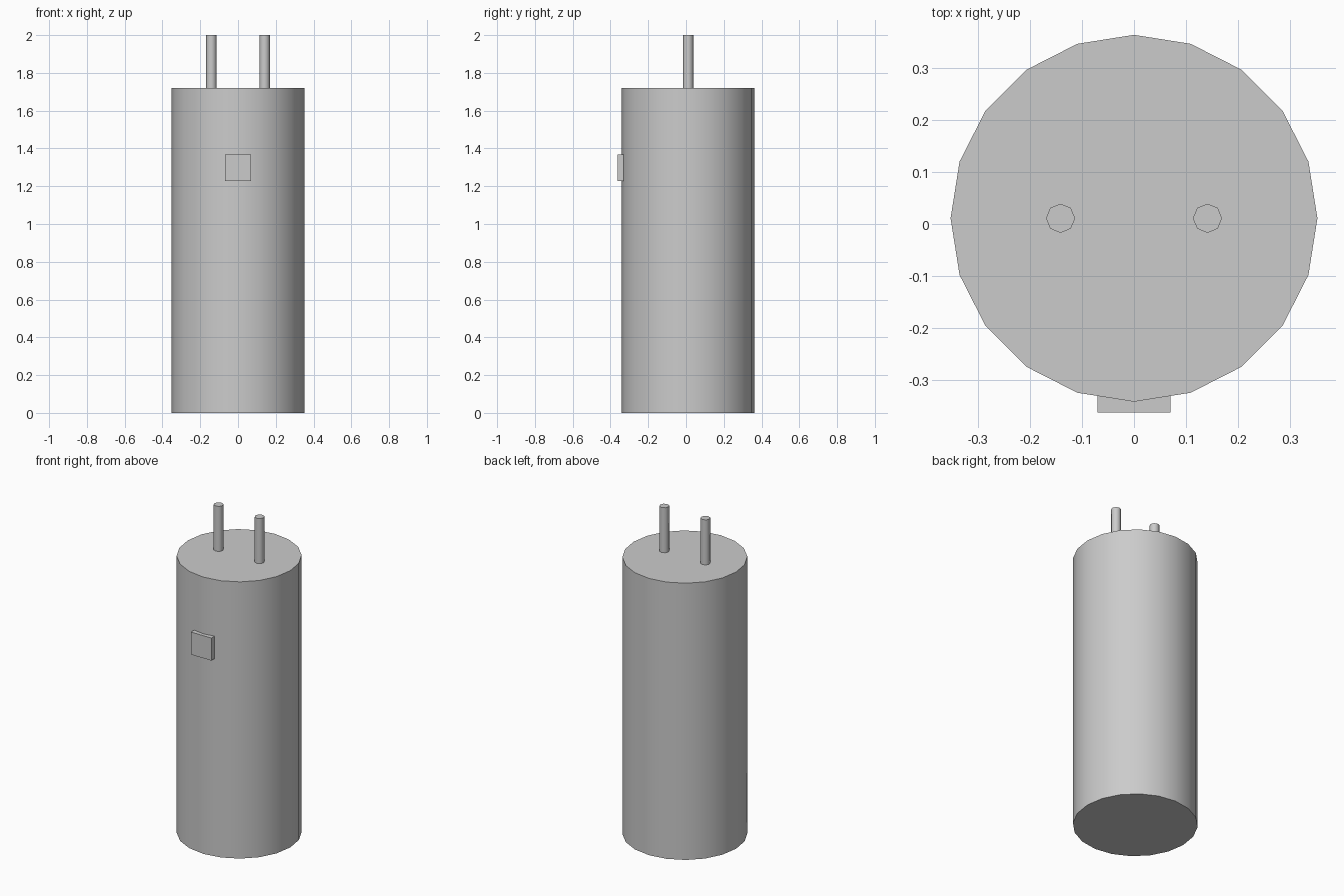
import bpy, math

if "Cube" in bpy.data.objects:
    bpy.data.objects.remove(bpy.data.objects["Cube"])

CY = 0.011  # body axis sits slightly behind centre because of the front plate

grey = bpy.data.materials.new("light grey")
grey.diffuse_color = (0.6, 0.6, 0.6, 1)
grey.use_nodes = True
grey.node_tree.nodes["Principled BSDF"].inputs["Base Color"].default_value = grey.diffuse_color


def cylinder(name, sides, radius, x, z0, z1, angle):
    bpy.ops.mesh.primitive_cylinder_add(
        vertices=sides, radius=radius, depth=z1 - z0,
        location=(x, CY, (z0 + z1) / 2))
    ob = bpy.context.object
    ob.name = name
    ob.data.materials.append(grey)
    bpy.ops.object.shade_smooth_by_angle(angle=math.radians(angle))
    return ob


# Tank body
cylinder("tank_body", 20, 0.352, 0, 0, 1.72, 30)

# Pair of pipes on the lid
for side, x in (("left", -0.141), ("right", 0.141)):
    cylinder(side + "_pipe", 8, 0.028, x, 1.72, 2.0, 50)

# Control box on the front, sunk into the curved wall
bpy.ops.mesh.primitive_cube_add(size=1, location=(0, -0.342, 1.298))
box = bpy.context.object
box.name = "control_box"
box.scale = (0.14, 0.04, 0.14)
bpy.ops.object.transform_apply(location=False, rotation=False, scale=True)
box.data.materials.append(grey)
